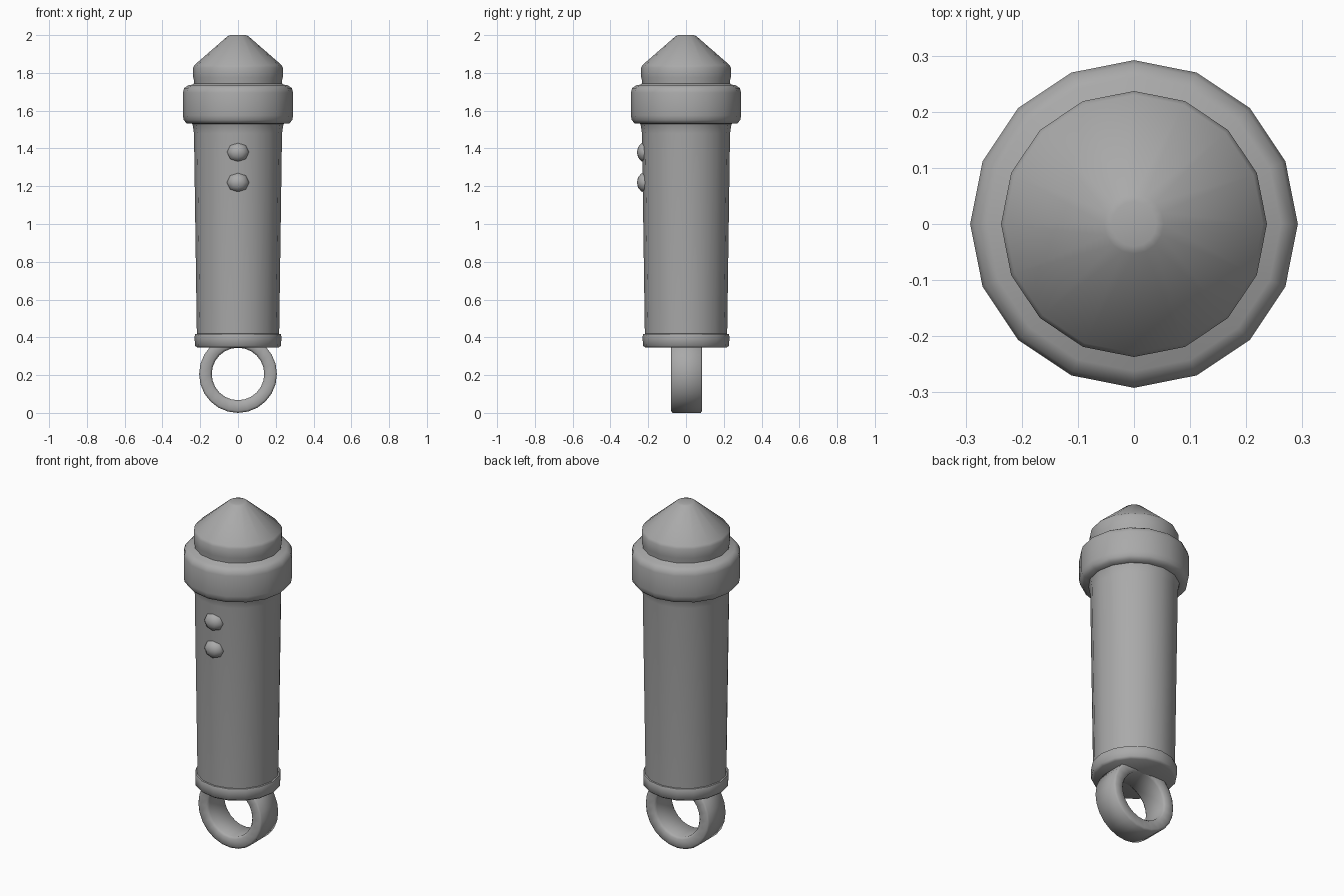
import bpy
import bmesh
import math
from math import cos, sin, pi

if "Cube" in bpy.data.objects:
    bpy.data.objects.remove(bpy.data.objects["Cube"])

# Dark grey for every part
grey = bpy.data.materials.new("dark_grey")
grey.diffuse_color = (0.4, 0.4, 0.4, 1)
grey.use_nodes = True
grey.node_tree.nodes["Principled BSDF"].inputs["Base Color"].default_value = grey.diffuse_color


def finish(name, bm, angle):
    bmesh.ops.recalc_face_normals(bm, faces=bm.faces)
    mesh = bpy.data.meshes.new(name)
    bm.to_mesh(mesh)
    bm.free()
    mesh.materials.append(grey)
    ob = bpy.data.objects.new(name, mesh)
    bpy.context.collection.objects.link(ob)
    bpy.ops.object.select_all(action='DESELECT')
    ob.select_set(True)
    bpy.context.view_layer.objects.active = ob
    bpy.ops.object.shade_smooth_by_angle(angle=math.radians(angle))
    return ob


def bridge(bm, a, b):
    for i in range(len(a)):
        j = (i + 1) % len(a)
        bm.faces.new((a[i], a[j], b[j], b[i]))


def lathe(name, profile, sides=16):
    """Turn a (radius, z) profile around z and cap both ends."""
    bm = bmesh.new()
    rings = [[bm.verts.new((r * cos(2 * pi * i / sides), r * sin(2 * pi * i / sides), z))
              for i in range(sides)] for r, z in profile]
    for a, b in zip(rings, rings[1:]):
        bridge(bm, a, b)
    bm.faces.new(rings[0])
    bm.faces.new(rings[-1])
    return finish(name, bm, 65)


# Tapered handle with a flared top
lathe("handle", [(0.215, 0.38), (0.218, 0.42), (0.233, 1.48), (0.24, 1.525), (0.25, 1.545)])
# Band at the bottom of the handle
lathe("base_band", [(0.214, 0.345), (0.228, 0.356), (0.23, 0.405), (0.226, 0.418), (0.21, 0.42)])
# Wide collar
lathe("collar", [(0.235, 1.53), (0.272, 1.533), (0.287, 1.55), (0.292, 1.575), (0.292, 1.695),
                 (0.285, 1.72), (0.262, 1.735), (0.24, 1.738), (0.225, 1.75)])
# Conical head
lathe("head", [(0.232, 1.70), (0.232, 1.755), (0.237, 1.775), (0.237, 1.828), (0.23, 1.842),
               (0.053, 1.996), (0.04, 2.0)])

# Hanging ring: flat wide section swept around the y axis
bm = bmesh.new()
section = [(0.139, -0.066), (0.15, -0.079), (0.195, -0.079), (0.206, -0.072),
           (0.206, 0.078), (0.195, 0.085), (0.15, 0.085), (0.139, 0.072)]
steps = 24
loops = [[bm.verts.new((r * cos(2 * pi * i / steps), y, 0.206 + r * sin(2 * pi * i / steps)))
          for r, y in section] for i in range(steps)]
for i in range(steps):
    bridge(bm, loops[i], loops[(i + 1) % steps])
finish("hanging_ring", bm, 120)

# Two eight-sided push buttons, poles facing the front
for n, z in enumerate((1.38, 1.22)):
    bm = bmesh.new()
    bmesh.ops.create_uvsphere(bm, u_segments=8, v_segments=6, radius=1)
    for v in bm.verts:
        x, y, h = v.co
        v.co = (0.06 * x, -0.215 - 0.045 * h, z + 0.054 * y)
    finish(f"button_{n + 1}", bm, 60)
